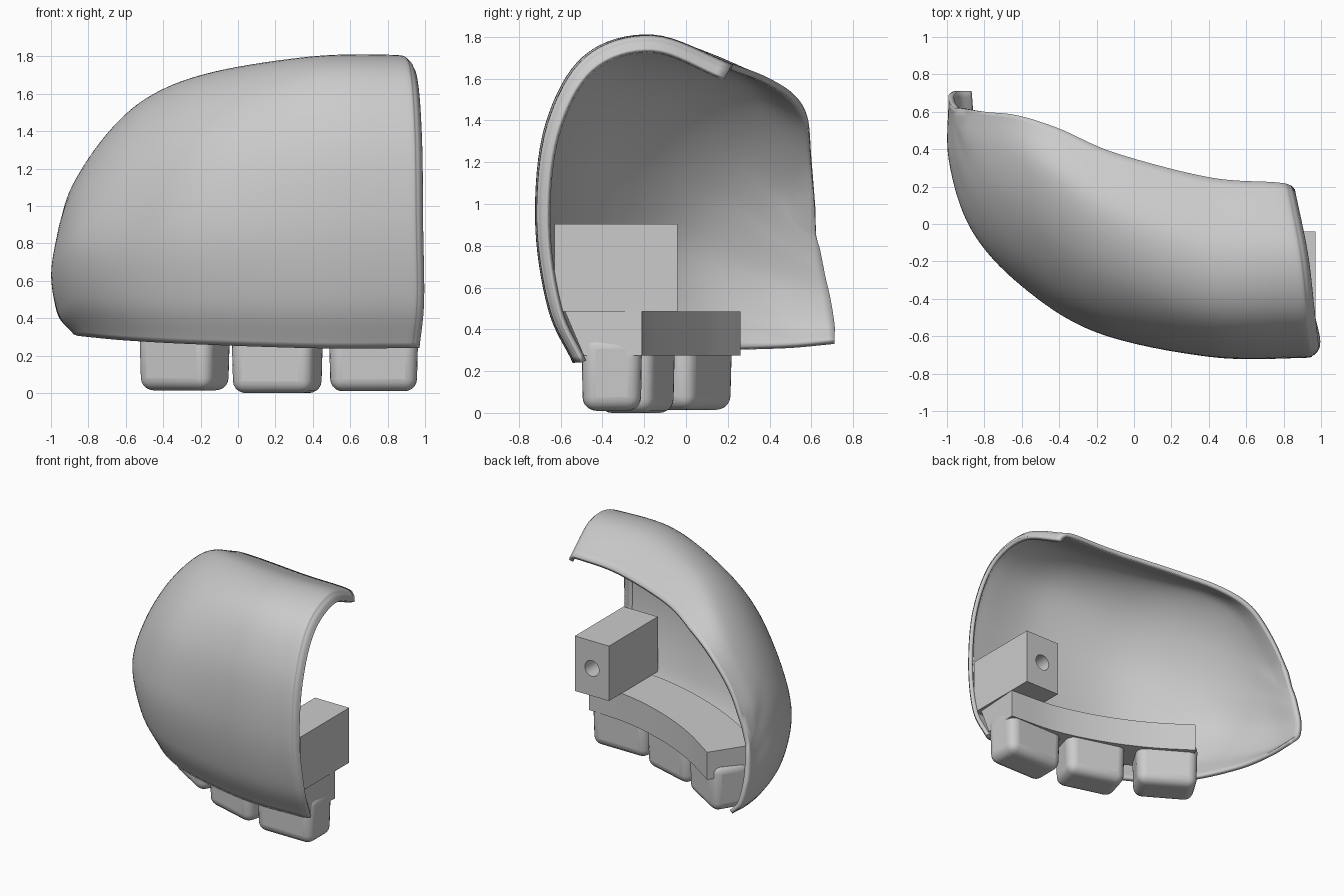
import bpy
import bmesh
from math import radians, pi
from mathutils import Vector, Matrix

cube = bpy.data.objects.get("Cube")
if cube:
    bpy.data.objects.remove(cube, do_unlink=True)

grey = bpy.data.materials.new("light grey")
grey.use_nodes = True
grey.diffuse_color = (0.6, 0.6, 0.6, 1)
grey.node_tree.nodes["Principled BSDF"].inputs["Base Color"].default_value = (0.6, 0.6, 0.6, 1)


def add_object(name, bm):
    mesh = bpy.data.meshes.new(name)
    bm.to_mesh(mesh)
    bm.free()
    obj = bpy.data.objects.new(name, mesh)
    bpy.context.collection.objects.link(obj)
    mesh.materials.append(grey)
    return obj


def smooth(obj, angle):
    bpy.ops.object.select_all(action="DESELECT")
    obj.select_set(True)
    bpy.context.view_layer.objects.active = obj
    bpy.ops.object.shade_smooth_by_angle(angle=radians(angle))


def spline(points, steps):
    """Catmull-Rom curve through the points."""
    pts = [points[0] * 2 - points[1]] + points + [points[-1] * 2 - points[-2]]
    out = []
    for a, b, c, d in zip(pts, pts[1:], pts[2:], pts[3:]):
        for k in range(steps):
            t = k / steps
            out.append(b + (c - a) * (t / 2) + (a * 2 - b * 5 + c * 4 - d) * (t * t / 2)
                       + (b * 3 - a - c * 3 + d) * (t ** 3 / 2))
    return out + [points[-1]]


def grid_faces(bm, rows, closed=False):
    verts = [[bm.verts.new(p) for p in row] for row in rows]
    for lower, upper in zip(verts, verts[1:]):
        n = len(lower)
        for j in range(n if closed else n - 1):
            k = (j + 1) % n
            bm.faces.new((lower[j], lower[k], upper[k], upper[j]))
    return verts


# Shell: sections from bottom rim to rear rim, in hundredths
profiles = [
    [(40, -53, 24), (40, -65, 50), (40, -71, 92), (40, -66, 137), (40, -47, 170), (40, -14, 180), (40, 25, 166)],
    [(-20, -40, 26), (-20, -52, 50), (-20, -58, 88), (-18, -50, 130), (-14, -28, 160), (-12, 5, 172), (-10, 38, 161)],
    [(-58, -15, 28), (-60, -28, 50), (-60, -33, 83), (-56, -24, 120), (-50, -2, 148), (-45, 27, 160), (-40, 51, 153)],
    [(-80, 20, 30), (-86, 5, 50), (-87, -3, 78), (-82, 4, 106), (-75, 20, 129), (-68, 40, 141), (-62, 58, 142)],
    [(-87, 49, 31), (-95, 40, 43), (-99, 34, 66), (-95, 33, 90), (-91, 38, 104), (-88, 47, 112), (-80, 60, 122)],
    [(-89, 71, 33), (-96, 71, 41), (-99, 69, 55), (-99, 66, 68), (-98, 64, 78), (-96, 62, 87), (-93, 62, 97)],
]
sections = [[Vector(p) / 100 for p in row] for row in profiles]
# The open side continues the first section and rolls inward to a lip
edge_x = (0.97, 0.995, 0.99, 0.985, 0.965, 0.93, 0.86)
lip = []
for inset, sy, sz, drop in ((0, 0.93, 0.96, 0.04), (0.03, 0.985, 0.99, 0.035), (0.11, 1.01, 1.005, 0.03)):
    lip.append([Vector((x - inset, -0.1 + (p.y + 0.1) * sy - drop * (j / 6) ** 4, 0.24 + (p.z - 0.24) * sz))
                for j, (x, p) in enumerate(zip(edge_x, sections[0]))])
columns = [spline(row, 8) for row in lip + sections]
rows = [spline(list(line), 8) for line in zip(*columns)]
bm = bmesh.new()
grid = grid_faces(bm, [row[::-1] for row in rows])
# Merge the slivers where the rear rim and side rim meet into one face
tip = grid[-1][0].co.copy()
bmesh.ops.dissolve_faces(bm, faces=[f for f in bm.faces if all((v.co - tip).length < 0.12 for v in f.verts)],
                         use_verts=True)
shell = add_object("shell", bm)
solid = shell.modifiers.new("thickness", "SOLIDIFY")
solid.thickness = 0.03
solid.offset = -1
smooth(shell, 50)

# Curved bar following the inside of the shell
path = spline([Vector(p) for p in ((0.968, -0.21, 0), (0.6, -0.18, 0), (0.25, -0.08, 0),
                                   (-0.07, 0.07, 0), (-0.36, 0.26, 0))], 4)
rings = []
for i, p in enumerate(path):
    along = path[min(i + 1, len(path) - 1)] - path[max(i - 1, 0)]
    out = Vector((-along.y, along.x, 0)).normalized()
    rings.append([p + out * d + Vector((0, 0, z))
                  for d, z in ((0, 0.275), (0, 0.485), (0.37, 0.485), (0.28, 0.275))])
bm = bmesh.new()
ends = grid_faces(bm, rings, closed=True)
bm.faces.new(ends[0])
bm.faces.new(ends[-1])
bmesh.ops.recalc_face_normals(bm, faces=bm.faces)
bar = add_object("curved_bar", bm)
smooth(bar, 30)


def block(name, centre, size, turn=0, taper=1):
    bm = bmesh.new()
    bmesh.ops.create_cube(bm, size=1)
    for v in bm.verts:
        if v.co.z < 0:
            v.co.xy *= taper
    bm.transform(Matrix.Translation(centre) @ Matrix.Rotation(radians(turn), 4, "Z")
                 @ Matrix.Diagonal((*size, 1)))
    return add_object(name, bm)


# Rounded toes, their tops sunk into the bar
for name, x, y, turn, bottom, width in (("left", 0.725, -0.355, 0, 0.01, 0.48),
                                        ("middle", 0.21, -0.24, -16, 0.0, 0.46),
                                        ("right", -0.285, 0.005, -31, 0.015, 0.45)):
    toe = block(name + "_toe", (x, y, (bottom + 0.37) / 2), (width, 0.29, 0.37 - bottom), turn, 0.96)
    bevel = toe.modifiers.new("rounding", "BEVEL")
    bevel.width = 0.065
    bevel.segments = 5
    smooth(toe, 40)

# Mounting block with a blind hole in its rear face
mount = block("mounting_block", (0.825, -0.335, 0.695), (0.29, 0.59, 0.42))
bm = bmesh.new()
bmesh.ops.create_cone(bm, cap_ends=True, segments=32, radius1=0.06, radius2=0.06, depth=0.5,
                      matrix=Matrix.Translation((0.825, -0.04, 0.695)) @ Matrix.Rotation(pi / 2, 4, "X"))
cutter = add_object("hole_cutter", bm)
cutter.hide_render = True
cutter.hide_viewport = True
hole = mount.modifiers.new("hole", "BOOLEAN")
hole.object = cutter
hole.solver = "EXACT"
smooth(mount, 30)
